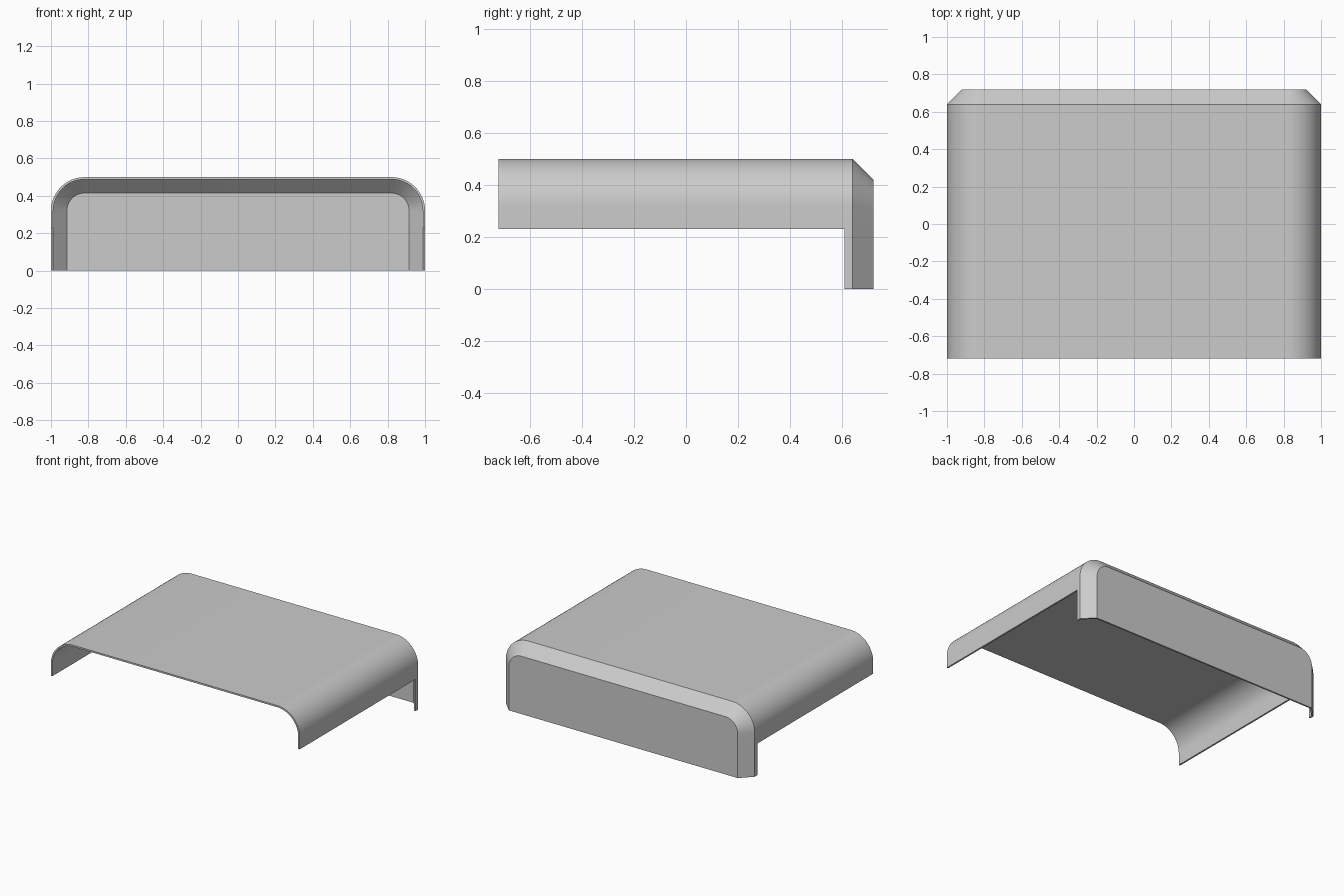
import bpy, bmesh, math

cube = bpy.data.objects.get("Cube")
if cube:
    bpy.data.objects.remove(cube, do_unlink=True)

HALF_WIDTH, HEIGHT, RADIUS = 1.0, 0.5, 0.18
SKIRT = 0.23        # lower edge of the side walls
FRONT, LEG, CREASE, BACK = -0.72, 0.61, 0.64, 0.72
CHAMFER = BACK - CREASE
WALL = 0.012
STEPS = 16

# One grey material
grey = bpy.data.materials.new("plain grey")
grey.use_nodes = True
color = (0.6, 0.6, 0.6, 1)
grey.diffuse_color = color
grey.node_tree.nodes["Principled BSDF"].inputs["Base Color"].default_value = color


def arch(y, inset):
    """Rounded arch, running from the left foot over the top to the right foot."""
    x, r = HALF_WIDTH - inset, RADIUS - inset
    cx, cz = x - r, HEIGHT - RADIUS
    half = [(x, 0), (x, SKIRT)]
    for i in range(STEPS + 1):
        a = math.pi / 2 * i / STEPS
        half.append((cx + r * math.cos(a), cz + r * math.sin(a)))
    points = half + [(-px, pz) for px, pz in reversed(half)]
    return [(px, y, pz) for px, pz in points]


# Outer skin of the cover: arched hood, legs, chamfer and back panel
bm = bmesh.new()
stations = [(FRONT, 0), (LEG, 0), (CREASE, 0), (BACK, CHAMFER)]
rings = [[bm.verts.new(p) for p in arch(y, inset)] for y, inset in stations]
last = len(rings[0]) - 1
for s, (a, b) in enumerate(zip(rings, rings[1:])):
    for i in range(last):
        if s == 0 and i in (0, last - 1):
            continue                    # side walls stop above the legs
        bm.faces.new((a[i], b[i], b[i + 1], a[i + 1]))
bm.faces.new(rings[-1])
bmesh.ops.delete(bm, geom=[v for v in bm.verts if not v.link_faces], context='VERTS')
bmesh.ops.recalc_face_normals(bm, faces=bm.faces)
bm.faces.ensure_lookup_table()
panel = max(bm.faces, key=lambda f: f.calc_center_median().y)
if panel.normal.y < 0:
    bmesh.ops.reverse_faces(bm, faces=bm.faces)

mesh = bpy.data.meshes.new("cover_shell")
bm.to_mesh(mesh)
bm.free()
mesh.materials.append(grey)
cover = bpy.data.objects.new("cover_shell", mesh)
bpy.context.collection.objects.link(cover)

# Thin wall grown inwards
solid = cover.modifiers.new("wall", 'SOLIDIFY')
solid.thickness = WALL
solid.offset = -1
solid.use_even_offset = True
solid.use_quality_normals = True

bpy.ops.object.select_all(action='DESELECT')
bpy.context.view_layer.objects.active = cover
cover.select_set(True)
bpy.ops.object.modifier_apply(modifier=solid.name)
bpy.ops.object.shade_smooth_by_angle(angle=math.radians(30))
